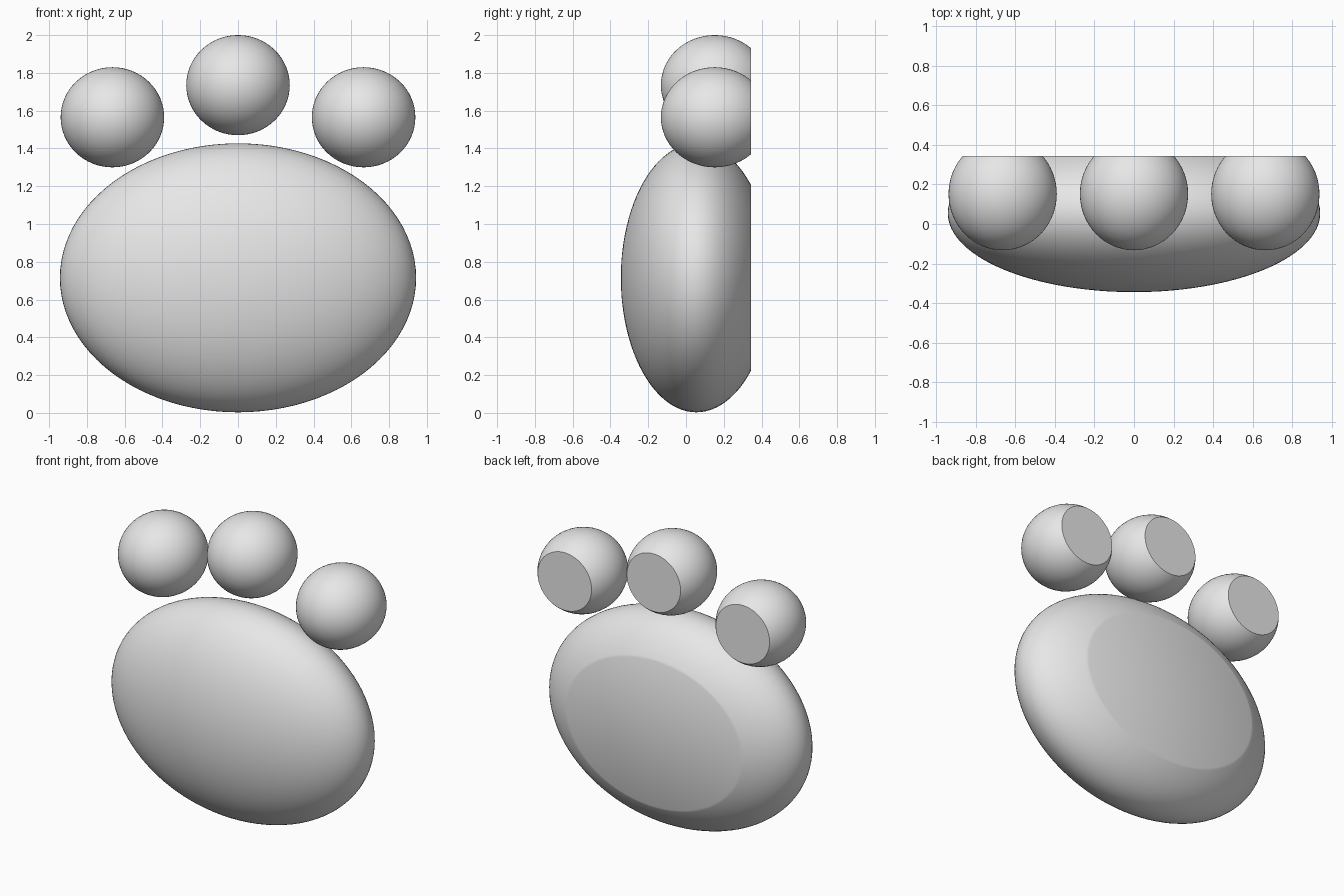
import bpy
import bmesh
import math
from mathutils import Matrix, Vector

BACK_Y = 0.345  # flat mounting plane at the back

if "Cube" in bpy.data.objects:
    bpy.data.objects.remove(bpy.data.objects["Cube"], do_unlink=True)


def make_material(name, color):
    mat = bpy.data.materials.new(name)
    mat.use_nodes = True
    mat.diffuse_color = color
    mat.node_tree.nodes["Principled BSDF"].inputs["Base Color"].default_value = color
    return mat


def flat_backed_ellipsoid(name, center, radii, mat, segments):
    """Smooth ellipsoid sliced flat and capped at the back plane."""
    bm = bmesh.new()
    bmesh.ops.create_uvsphere(bm, u_segments=segments, v_segments=segments // 2, radius=1)
    # Poles point front and back, so the slice follows a clean ring
    bm.transform(Matrix.Rotation(math.pi / 2, 4, "X"))
    bm.transform(Matrix.Diagonal((*radii, 1)))
    cut = bmesh.ops.bisect_plane(
        bm, geom=bm.verts[:] + bm.edges[:] + bm.faces[:],
        plane_co=Vector((0, BACK_Y - center[1], 0)), plane_no=Vector((0, 1, 0)),
        clear_outer=True)
    rim = [e for e in cut["geom_cut"] if isinstance(e, bmesh.types.BMEdge)]
    bmesh.ops.contextual_create(bm, geom=rim)
    bmesh.ops.recalc_face_normals(bm, faces=bm.faces[:])

    mesh = bpy.data.meshes.new(name)
    bm.to_mesh(mesh)
    bm.free()
    mesh.materials.append(mat)
    obj = bpy.data.objects.new(name, mesh)
    obj.location = center
    bpy.context.collection.objects.link(obj)
    bpy.ops.object.select_all(action="DESELECT")
    obj.select_set(True)
    bpy.context.view_layer.objects.active = obj
    bpy.ops.object.shade_smooth_by_angle(angle=math.radians(30))
    return obj


grey = make_material("plain grey", (0.8, 0.8, 0.8, 1))

# Large palm pad
flat_backed_ellipsoid("palm_pad", (0, 0.055, 0.715), (0.943, 0.4, 0.712), grey, 96)

# Three toe pads
toes = {"right_toe": (-0.665, 1.565), "middle_toe": (0, 1.735), "left_toe": (0.665, 1.565)}
for name, (x, z) in toes.items():
    flat_backed_ellipsoid(name, (x, 0.152, z), (0.274, 0.285, 0.265), grey, 64)
